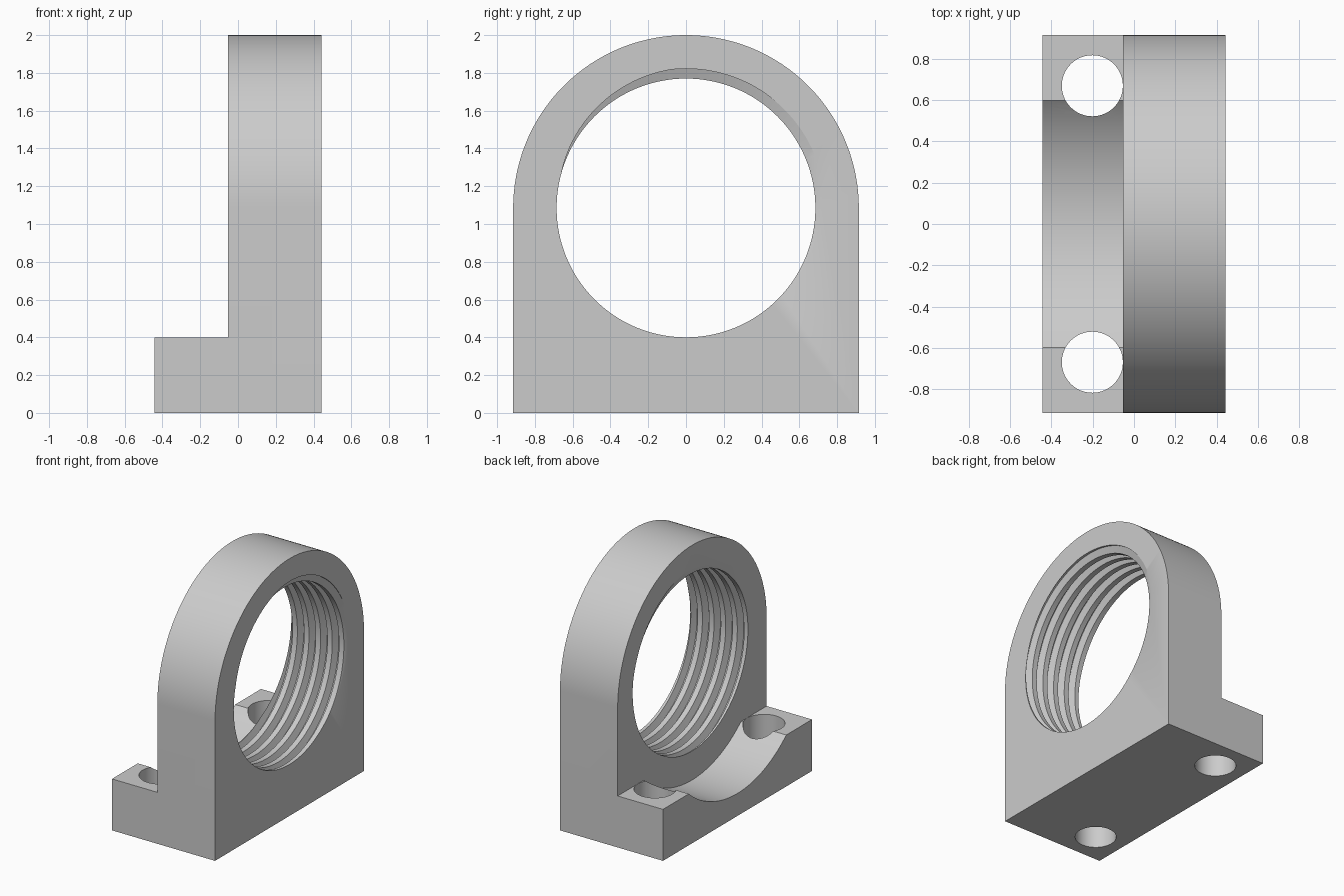
import bpy, bmesh
from math import sin, cos, pi, radians

if "Cube" in bpy.data.objects:
    bpy.data.objects.remove(bpy.data.objects["Cube"])

HALF, AXIS, BACK, WALL = 0.915, 1.085, 0.443, -0.053
BORE, ROOT, TROUGH = 0.685, 0.737, 0.91
PITCH, TURNS = 0.1, 9

steel = bpy.data.materials.new("grey_steel")
steel.use_nodes = True
steel.diffuse_color = (0.6, 0.6, 0.6, 1)
steel.node_tree.nodes["Principled BSDF"].inputs["Base Color"].default_value = steel.diffuse_color


def finish(bm, name):
    bmesh.ops.recalc_face_normals(bm, faces=bm.faces)
    mesh = bpy.data.meshes.new(name)
    bm.to_mesh(mesh)
    bm.free()
    obj = bpy.data.objects.new(name, mesh)
    bpy.context.collection.objects.link(obj)
    mesh.materials.append(steel)
    return obj


def prism(name, outline, x0, x1):
    """Extrude a (y, z) outline along x."""
    bm = bmesh.new()
    face = bm.faces.new([bm.verts.new((x0, y, z)) for y, z in outline])
    new = bmesh.ops.extrude_face_region(bm, geom=[face])["geom"]
    bmesh.ops.translate(bm, vec=(x1 - x0, 0, 0),
                        verts=[v for v in new if isinstance(v, bmesh.types.BMVert)])
    return finish(bm, name)


def arc(radius, start, end, steps):
    angles = [start + (end - start) * i / steps for i in range(steps + 1)]
    return [(radius * cos(a), AXIS + radius * sin(a)) for a in angles]


def combine(target, tool, operation):
    """Apply a boolean and discard the tool."""
    mod = target.modifiers.new(operation.lower(), 'BOOLEAN')
    mod.operation, mod.solver, mod.object = operation, 'EXACT', tool
    bpy.context.view_layer.objects.active = target
    bpy.ops.object.modifier_apply(modifier=mod.name)
    bpy.data.objects.remove(tool)


def thread_cutter(steps=128):
    """Solid rod with a helical ridge, plain at its ends and closed by fans."""
    # profile over one pitch: (fraction of pitch, radius)
    profile = [(-0.29, BORE), (-0.1, ROOT), (0.1, ROOT), (0.29, BORE)]
    n, last = len(profile), len(profile) * TURNS - 1
    bm = bmesh.new()
    rows = []
    for i in range(steps):
        a = 2 * pi * i / steps
        # the groove opens through the end face near the top of the bore
        lead = (pi / 3 - a) / (2 * pi)
        row = []
        for k in range(TURNS):
            for f, r in profile:
                if k in (0, TURNS - 1):
                    r = BORE
                x = BACK + PITCH * (k - TURNS + 3 + f + lead)
                row.append(bm.verts.new((x, r * cos(a), AXIS + r * sin(a))))
        rows.append(row)
    for i, row in enumerate(rows):
        # after a full turn the grid joins itself one pitch along
        shift = n if i == steps - 1 else 0
        nxt = rows[(i + 1) % steps]
        for j in range(shift, last):
            bm.faces.new((row[j], row[j + 1], nxt[j + 1 - shift], nxt[j - shift]))
    rim = [e for e in bm.edges if e.is_boundary]
    middle = (BACK + WALL) / 2
    for side in (-1, 1):
        hub = bm.verts.new((middle + side * PITCH * TURNS, 0, AXIS))
        for e in rim:
            if side * (e.verts[0].co.x - middle) > 0:
                bm.faces.new((e.verts[0], e.verts[1], hub))
    bmesh.ops.triangulate(bm, faces=bm.faces)
    return finish(bm, "thread_cutter")


# Foot with a curved trough and two bolt holes, running into the ring
foot = prism("foot", [(-HALF, 0), (HALF, 0), (HALF, 0.4), (-HALF, 0.4)], -BACK, 0.1)
combine(foot, prism("trough_cutter", arc(TROUGH, 0, 2 * pi, 128)[:-1], -0.6, 0.3), 'DIFFERENCE')
for side in (-1, 1):
    bpy.ops.mesh.primitive_cylinder_add(vertices=64, radius=0.148, depth=1.2,
                                        location=(-0.202, side * 0.67, 0.2))
    combine(foot, bpy.context.object, 'DIFFERENCE')

# Arched ring housing with a threaded bore
housing = prism("threaded_mount", [(-HALF, 0), (HALF, 0)] + arc(HALF, 0, pi, 96), WALL, BACK)
combine(housing, thread_cutter(), 'DIFFERENCE')

# The foot passes through the ring wall, so its holes must be cut there too
combine(housing, foot, 'UNION')

housing.data.materials.clear()
housing.data.materials.append(steel)
for p in housing.data.polygons:
    p.material_index = 0
bpy.ops.object.select_all(action='DESELECT')
housing.select_set(True)
bpy.context.view_layer.objects.active = housing
bpy.ops.object.shade_smooth_by_angle(angle=radians(25))
